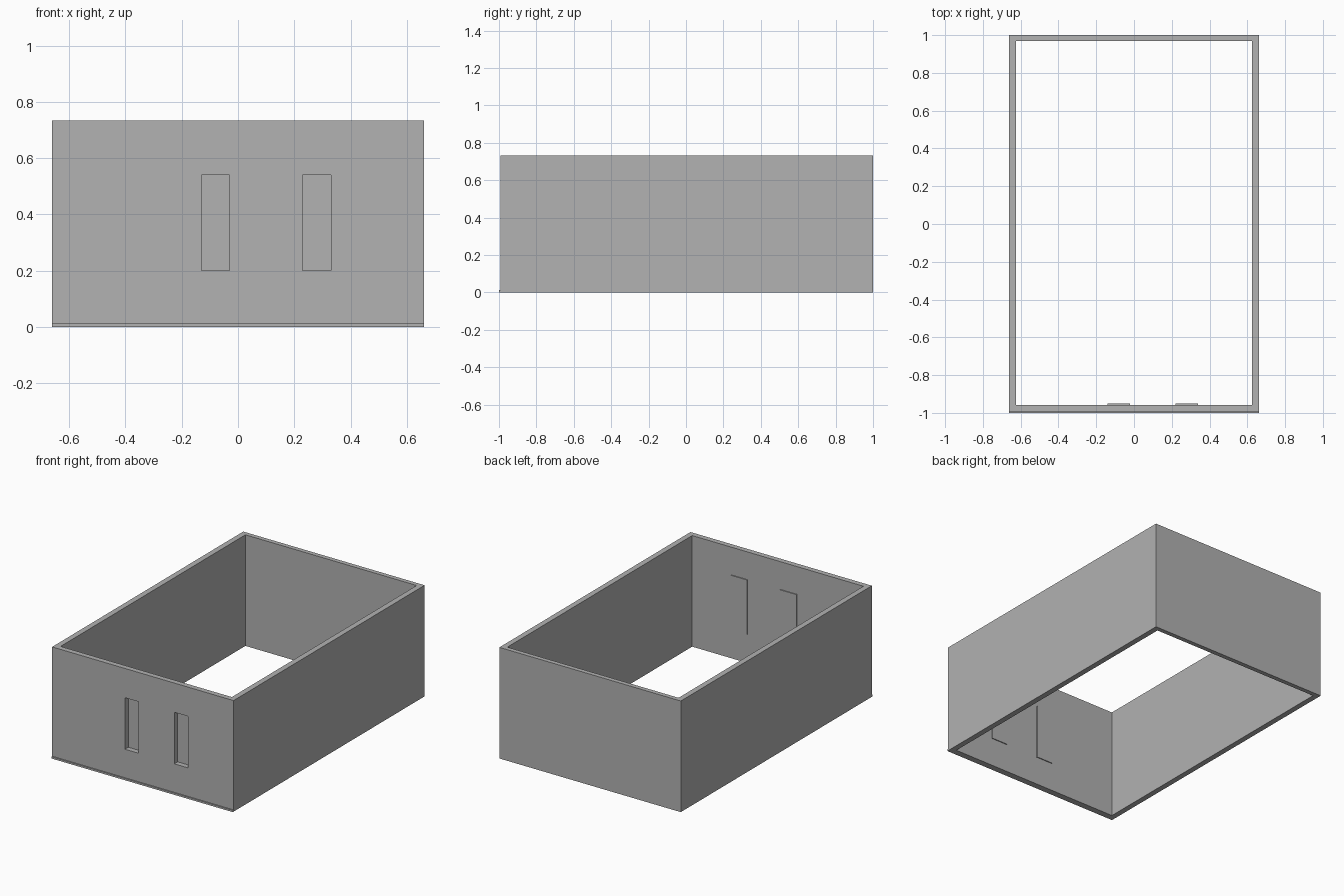
import bpy
import bmesh
from mathutils import Vector

cube = bpy.data.objects.get("Cube")
if cube:
    bpy.data.objects.remove(cube, do_unlink=True)

grey = bpy.data.materials.new("plain_grey")
grey.use_nodes = True
grey.diffuse_color = (0.445, 0.445, 0.445, 1)
grey.node_tree.nodes["Principled BSDF"].inputs["Base Color"].default_value = grey.diffuse_color


def box(name, low, high):
    """Axis-aligned box between two corners."""
    low, high = Vector(low), Vector(high)
    bm = bmesh.new()
    bmesh.ops.create_cube(bm, size=1)
    for v in bm.verts:
        v.co = (low + high) / 2 + v.co * (high - low)
    mesh = bpy.data.meshes.new(name)
    bm.to_mesh(mesh)
    bm.free()
    mesh.materials.append(grey)
    obj = bpy.data.objects.new(name, mesh)
    bpy.context.collection.objects.link(obj)
    return obj


def cut(target, cutter):
    """Subtract the cutter from the target, then discard it."""
    cutter.hide_render = True
    mod = target.modifiers.new("cut", "BOOLEAN")
    mod.operation = "DIFFERENCE"
    mod.solver = "EXACT"
    mod.object = cutter
    bpy.context.view_layer.objects.active = target
    bpy.ops.object.modifier_apply(modifier=mod.name)
    bpy.data.objects.remove(cutter, do_unlink=True)


HALF_W, HEIGHT = 0.662, 0.733
FRONT, INNER_FRONT = -0.992, -0.957
SLOT_LOW, SLOT_HIGH, SLOT_HALF, MARGIN = 0.2, 0.54, 0.05, 0.01

# Four walls, open at top and bottom
walls = box("walls", (-HALF_W, FRONT, 0), (HALF_W, 1, HEIGHT))
cut(walls, box("cavity_cutter", (-0.625, INNER_FRONT, -1), (0.625, 0.97, 1)))

# Two front slots, each closed by a thin backing plate inside
for side, x in (("right", -0.08), ("left", 0.28)):
    cut(walls, box("slot_cutter", (x - SLOT_HALF, -1.1, SLOT_LOW),
                   (x + SLOT_HALF, -0.9, SLOT_HIGH)))
    reach = SLOT_HALF + MARGIN
    box(side + "_slot_backing", (x - reach, INNER_FRONT, SLOT_LOW - MARGIN),
        (x + reach, INNER_FRONT + 0.006, SLOT_HIGH + MARGIN))

# Small lip along the bottom of the front wall
box("front_lip", (-HALF_W, -1, 0), (HALF_W, FRONT, 0.012))
